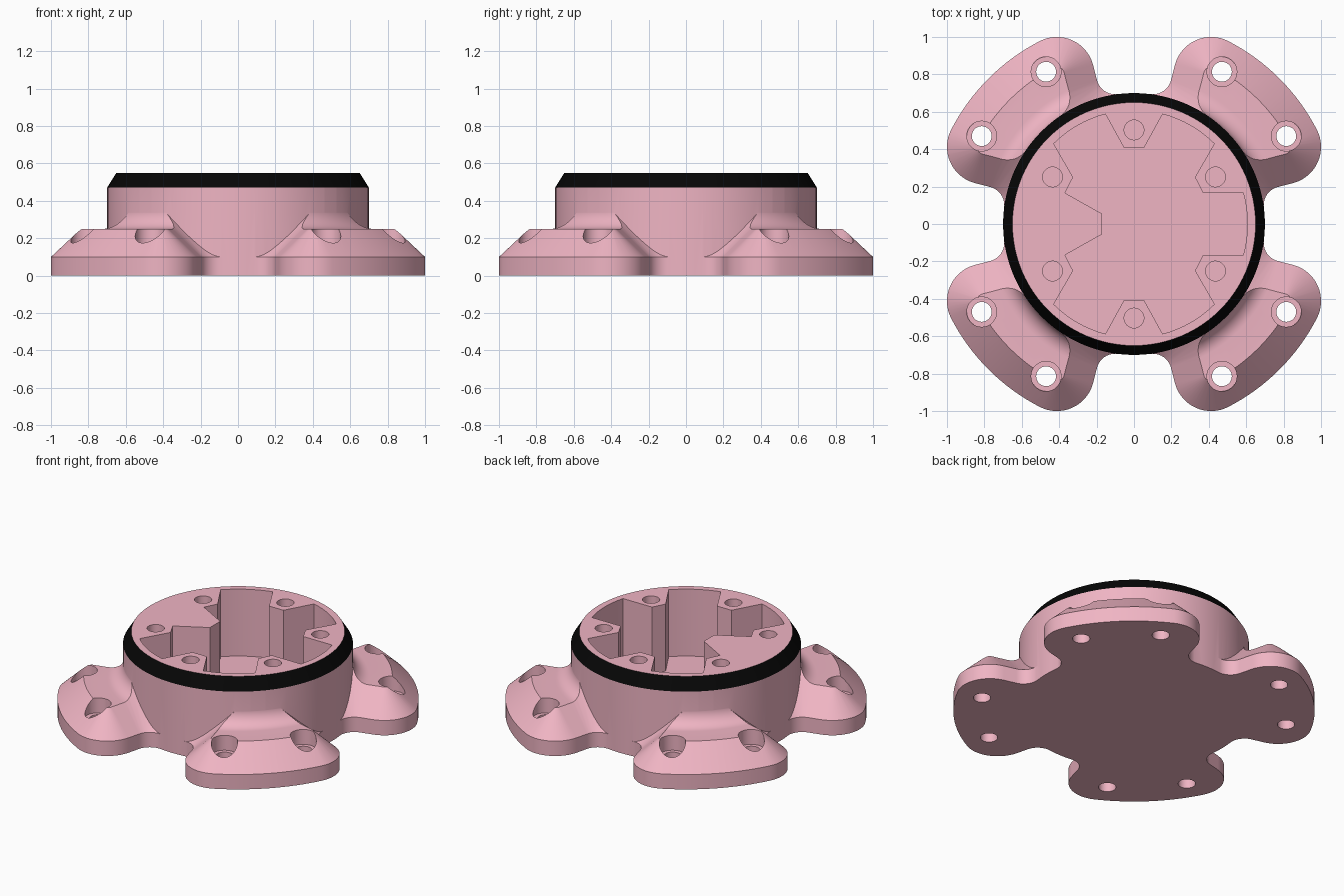
import bpy, bmesh
from math import sin, cos, radians, asin, degrees, pi

if "Cube" in bpy.data.objects:
    bpy.data.objects.remove(bpy.data.objects["Cube"])


def polar(r, deg, cx=0.0, cy=0.0):
    return (cx + r * cos(radians(deg)), cy + r * sin(radians(deg)))


def arc(r, a0, a1, n):
    return [polar(r, a0 + (a1 - a0) * i / n) for i in range(n + 1)]


def material(name, rgb):
    m = bpy.data.materials.new(name)
    m.diffuse_color = (*rgb, 1)
    m.use_nodes = True
    m.node_tree.nodes["Principled BSDF"].inputs["Base Color"].default_value = m.diffuse_color
    return m


def add_loft(bm, rings):
    """Skin equal-length rings of (x, y, z) from bottom to top and cap both ends."""
    vs = [[bm.verts.new(p) for p in ring] for ring in rings]
    n = len(vs[0])
    for a, b in zip(vs, vs[1:]):
        for i in range(n):
            j = (i + 1) % n
            bm.faces.new((a[i], a[j], b[j], b[i]))
    bm.faces.new(vs[0][::-1])
    bm.faces.new(vs[-1])


def turned(profile, n=96, cx=0.0, cy=0.0):
    return [[(*polar(r, 360 * i / n, cx, cy), z) for i in range(n)] for r, z in profile]


def solid(name, lofts, mat=None):
    bm = bmesh.new()
    for rings in lofts:
        add_loft(bm, rings)
    bmesh.ops.recalc_face_normals(bm, faces=bm.faces)
    me = bpy.data.meshes.new(name)
    bm.to_mesh(me)
    bm.free()
    ob = bpy.data.objects.new(name, me)
    bpy.context.collection.objects.link(ob)
    if mat:
        me.materials.append(mat)
    return ob


def activate(ob):
    bpy.ops.object.select_all(action='DESELECT')
    ob.select_set(True)
    bpy.context.view_layer.objects.active = ob


def boolean(ob, other, op):
    mod = ob.modifiers.new(op, 'BOOLEAN')
    mod.operation, mod.object, mod.solver = op, other, 'EXACT'
    activate(ob)
    bpy.ops.object.modifier_apply(modifier=mod.name)
    bpy.data.objects.remove(other)


pink = material("pink", (0.87, 0.46, 0.55))
black = material("black", (0.002, 0.002, 0.002))

# Four-lobed outline: half a lobe as (point, inward direction, largest inset)
CORNER, NOTCH = 0.2, 0.1
k_ang = degrees(asin(0.8 / 0.9))
k_ang = 90 - k_ang
side = k_ang - degrees(asin(CORNER / 0.9))
f_ang = side - degrees(asin(NOTCH / (0.7 + NOTCH)))
K, F = polar(0.9, k_ang), polar(0.7 + NOTCH, f_ang)
half = [((0.69, 0), (-1, 0), 1)]
for i in range(13):
    t = f_ang + 180 + (side + 90 - f_ang - 180) * i / 12
    half.append((polar(NOTCH, t, *F), polar(1, t), 1))
for i in range(17):
    t = side - 90 + (k_ang - side + 90) * i / 16
    half.append((polar(CORNER, t, *K), polar(-1, t), 0.19))
for i in range(1, 9):
    t = k_ang + (45 - k_ang) * i / 8
    half.append((polar(1.1, t), polar(-1, t), 1))
quarter = half + [(p[::-1], n[::-1], c) for p, n, c in half[-2:0:-1]]
outline = []
for q in range(4):
    c, s = (1, 0, -1, 0)[q], (0, 1, 0, -1)[q]
    for (x, y), (u, v), m in quarter:
        outline.append(((x * c - y * s, x * s + y * c), (u * c - v * s, u * s + v * c), m))


def inset(d, z):
    return [(p[0] + n[0] * min(d, m), p[1] + n[1] * min(d, m), z) for p, n, m in outline]


# Chamfered flange, limited above by a flat that fillets into the hub
body = solid("flanged_body", [[inset(0, 0), inset(0, 0.1), inset(0.19, 0.278),
                               inset(0.32, 0.4)]], pink)
fillet = [(0.799 - 0.1 * sin(a), 0.35 - 0.1 * cos(a)) for a in
          [pi / 2 * i / 10 for i in range(11)]]
skirt = solid("skirt_limit", [turned([(1.3, -0.1), (1.3, 0.25)] + fillet + [(0.699, 0.37)])])
boolean(body, skirt, 'INTERSECT')

# Round hub
hub = solid("hub", [turned([(0.7, 0), (0.7, 0.47), (0.65, 0.47), (0.65, 0.55)])])
boolean(body, hub, 'UNION')

# Keyed pocket, screw holes in the tabs, counterbored bolt holes in the lobes
R = 0.607
upper = (arc(R, 0, 15.87, 4) + [(0.369, 0.166), (0.326, 0.25)] + arc(R, 45, 75.4, 8)
         + [(0.053, 0.406), (-0.053, 0.406)] + arc(R, 104.6, 135, 8)
         + [(-0.326, 0.25), (-0.369, 0.166), (-0.171, 0.055)])
pocket = upper + [(x, -y) for x, y in upper[:0:-1]]
cuts = [[[(x, y, z) for x, y in pocket] for z in (0.1, 0.7)]]
for i in range(6):
    cuts.append(turned([(0.053, 0.3), (0.053, 0.7)], 32, *polar(0.503, 30 + 60 * i)))
for i in range(4):
    for a in (30, 60):
        cuts.append(turned([(0.053, -0.1), (0.053, 0.15), (0.08, 0.15), (0.08, 0.45)],
                           32, *polar(0.94, a + 90 * i)))
boolean(body, solid("cutters", cuts), 'DIFFERENCE')
activate(body)
bpy.ops.object.shade_smooth_by_angle(angle=radians(30))

# Black conical ring around the rim
ring = bmesh.new()
loops = [[ring.verts.new(p) for p in lp] for lp in
         turned([(0.65, 0.47), (0.7, 0.47), (0.65, 0.55)])]
for a, b in zip(loops, loops[1:] + loops[:1]):
    for i in range(96):
        j = (i + 1) % 96
        ring.faces.new((a[i], a[j], b[j], b[i]))
bmesh.ops.recalc_face_normals(ring, faces=ring.faces)
me = bpy.data.meshes.new("rim_ring")
ring.to_mesh(me)
ring.free()
me.materials.append(black)
rim = bpy.data.objects.new("rim_ring", me)
bpy.context.collection.objects.link(rim)
activate(rim)
bpy.ops.object.shade_smooth_by_angle(angle=radians(30))
